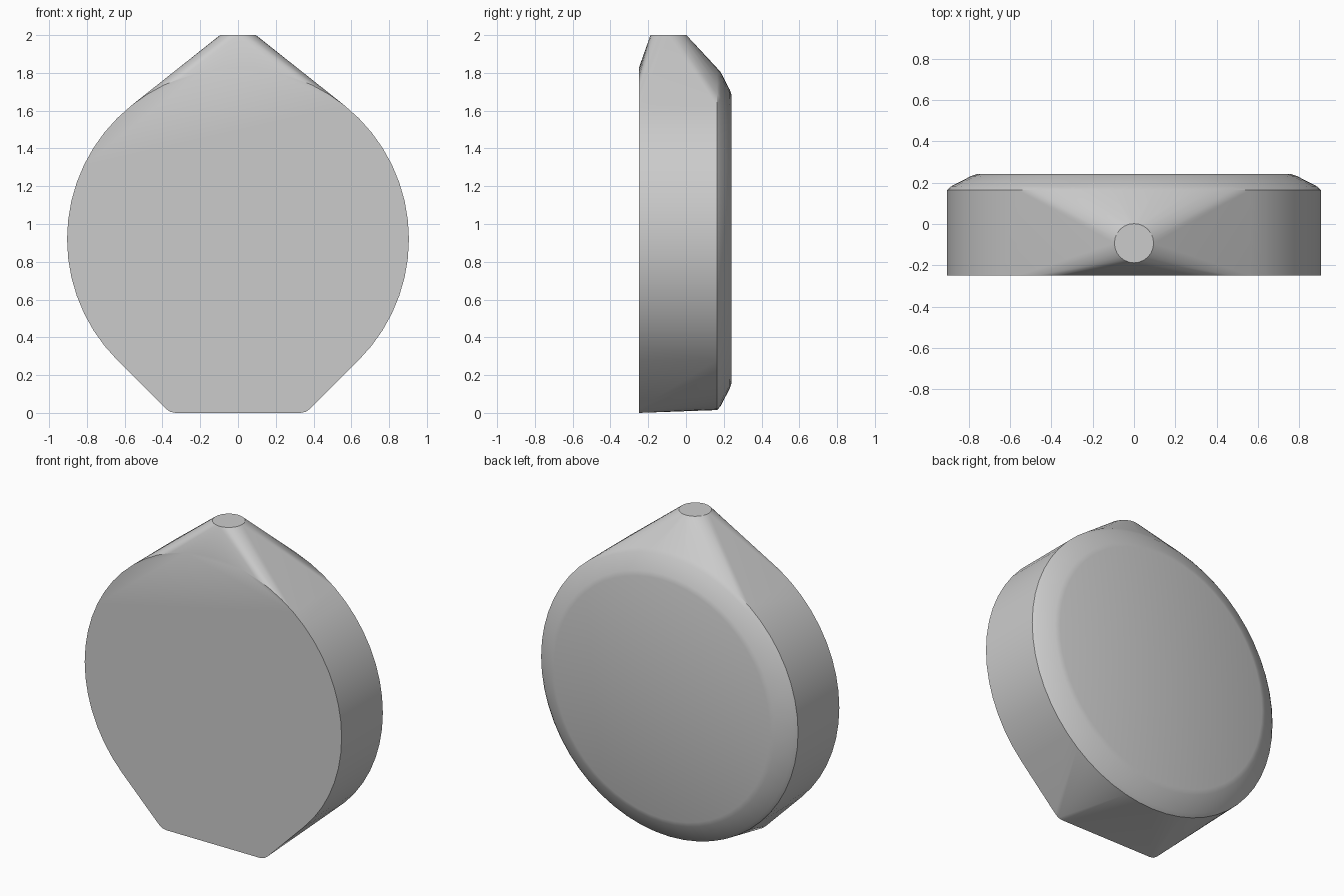
import bpy, bmesh
from math import cos, sin, tau, radians

cube = bpy.data.objects.get("Cube")
if cube:
    bpy.data.objects.remove(cube, do_unlink=True)

grey = bpy.data.materials.new("plain grey")
grey.use_nodes = True
colour = (0.6, 0.6, 0.6, 1)
grey.diffuse_color = colour
grey.node_tree.nodes["Principled BSDF"].inputs["Base Color"].default_value = colour

SEGMENTS = 56
CENTRE_Z = 0.92
bm = bmesh.new()


def upright_ring(y, radius):
    for i in range(SEGMENTS):
        a = tau * i / SEGMENTS
        bm.verts.new((radius * cos(a), y, CENTRE_Z + radius * sin(a)))


# Round body: front rim, then the rounded chamfer at the back
for y, radius in ((-0.25, 0.905), (0.165, 0.905), (0.183, 0.885),
                  (0.232, 0.79), (0.242, 0.76)):
    upright_ring(y, radius)

# Small flat disc at the tip
for i in range(24):
    a = tau * i / 24
    bm.verts.new((0.095 * cos(a), -0.093 + 0.095 * sin(a), 2))

# Foot edge along the front, with softened corners
for side in (-1, 1):
    for x, z in ((0.33, 0), (0.36, 0.006), (0.385, 0.025)):
        bm.verts.new((side * x, -0.25, z))

# Wrap everything in one taut skin
hull = bmesh.ops.convex_hull(bm, input=bm.verts[:], use_existing_faces=False)
loose = {g for g in hull["geom_interior"] + hull["geom_unused"]
         if isinstance(g, bmesh.types.BMVert)}
bmesh.ops.delete(bm, geom=list(loose), context="VERTS")
bmesh.ops.dissolve_limit(bm, angle_limit=radians(0.5), verts=bm.verts[:], edges=bm.edges[:])
bmesh.ops.recalc_face_normals(bm, faces=bm.faces[:])

mesh = bpy.data.meshes.new("body")
bm.to_mesh(mesh)
bm.free()
mesh.materials.append(grey)
body = bpy.data.objects.new("body", mesh)
bpy.context.collection.objects.link(body)

bpy.context.view_layer.objects.active = body
body.select_set(True)
bpy.ops.object.shade_smooth_by_angle(angle=radians(30))
